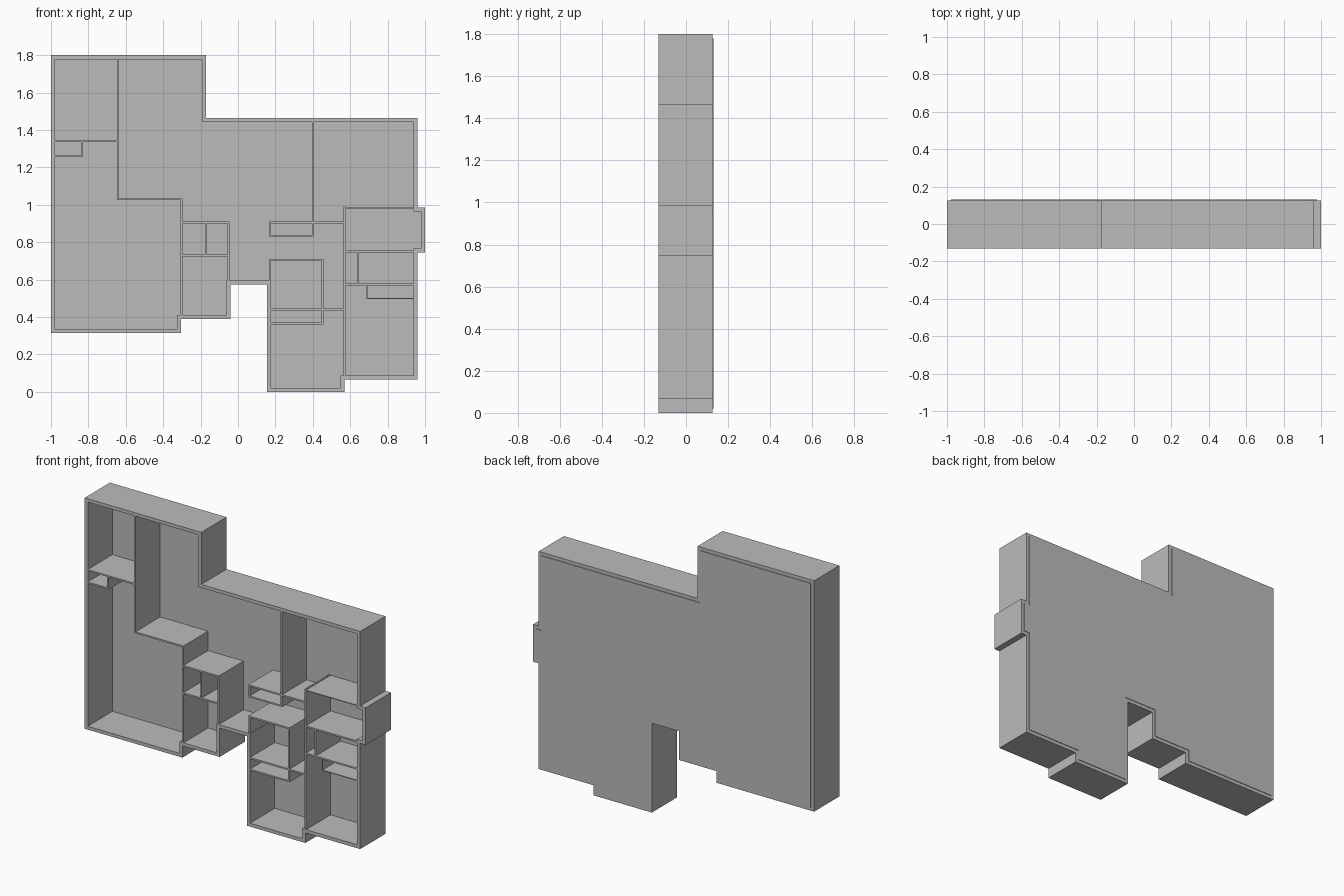
import bpy
import bmesh
from mathutils import Vector

FRONT, WALL_BACK = -0.13, 0.126
FLOOR_FRONT, FLOOR_BACK = 0.12, 0.13
OUTER_THICK, INNER_THICK, FINE_THICK = 0.022, 0.01, 0.005

default_cube = bpy.data.objects.get("Cube")
if default_cube:
    bpy.data.objects.remove(default_cube, do_unlink=True)

# One plain grey for the whole model
grey = bpy.data.materials.new("plain grey")
grey.use_nodes = True
grey_colour = (0.5, 0.5, 0.5, 1)
grey.diffuse_color = grey_colour
grey.node_tree.nodes["Principled BSDF"].inputs["Base Color"].default_value = grey_colour


def finish(bm, name):
    """Turn a bmesh into a named grey object."""
    bmesh.ops.recalc_face_normals(bm, faces=bm.faces)
    mesh = bpy.data.meshes.new(name)
    bm.to_mesh(mesh)
    bm.free()
    mesh.materials.append(grey)
    bpy.context.collection.objects.link(bpy.data.objects.new(name, mesh))


def inset_outline(points, amount):
    """Move each corner of a clockwise right-angled outline inwards."""
    result = []
    for i, point in enumerate(points):
        here = Vector(point)
        before = (here - Vector(points[i - 1])).normalized()
        after = (Vector(points[(i + 1) % len(points)]) - here).normalized()
        inward = Vector((before.y, -before.x)) + Vector((after.y, -after.x))
        result.append(here + inward * amount)
    return result


def ring(bm, points, y):
    return [bm.verts.new((x, y, z)) for x, z in points]


def bridge(bm, first, second):
    for i in range(len(first)):
        bm.faces.new((first[i - 1], first[i], second[i], second[i - 1]))


def add_box(bm, low, high):
    corners = [(low[0], low[1]), (low[0], high[1]), (high[0], high[1]), (high[0], low[1])]
    front, back = ring(bm, corners, FRONT), ring(bm, corners, WALL_BACK)
    bm.faces.new(front)
    bm.faces.new(back)
    bridge(bm, front, back)


def partitions(name, upright=(), level=(), thick=INNER_THICK):
    """Upright walls are (x, z from, z to); level walls are (z, x from, x to)."""
    bm = bmesh.new()
    half = thick / 2
    for x, start, end in upright:
        add_box(bm, (x - half, start - half), (x + half, end + half))
    for z, start, end in level:
        add_box(bm, (start - half, z - half), (end + half, z + half))
    finish(bm, name)


# Outline of the plan, clockwise from the upper left corner
outline = [
    (-1, 1.8), (-.17, 1.8), (-.17, 1.465), (.96, 1.465), (.96, .985), (1, .985),
    (1, .745), (.96, .745), (.96, .065), (.57, .065), (.57, 0), (.155, 0),
    (.155, .575), (-.04, .575), (-.04, .39), (-.305, .39), (-.305, .315), (-1, .315),
]
inner_outline = inset_outline(outline, OUTER_THICK)

# Outer wall
bm = bmesh.new()
outer_front, outer_back = ring(bm, outline, FRONT), ring(bm, outline, WALL_BACK)
inner_front, inner_back = ring(bm, inner_outline, FRONT), ring(bm, inner_outline, WALL_BACK)
bridge(bm, outer_front, inner_front)
bridge(bm, inner_front, inner_back)
bridge(bm, inner_back, outer_back)
bridge(bm, outer_back, outer_front)
finish(bm, "outer_wall")

# Floor plate, standing slightly proud at the back
bm = bmesh.new()
plate_front, plate_back = ring(bm, inner_outline, FLOOR_FRONT), ring(bm, inner_outline, FLOOR_BACK)
bm.faces.new(plate_front)
bm.faces.new(plate_back)
bridge(bm, plate_front, plate_back)
finish(bm, "floor_plate")

# Inner walls, grouped by room
partitions("upper_right_room_walls",
           upright=[(-.643, 1.03, 1.79), (-.835, 1.26, 1.34)],
           level=[(1.34, -.99, -.643), (1.26, -.99, -.835)])
partitions("large_room_walls",
           upright=[(-.302, .4, 1.03)],
           level=[(1.03, -.643, -.302)])
partitions("hall_closet_walls",
           upright=[(-.05, .585, .905), (-.172, .73, .905)],
           level=[(.905, -.302, -.05), (.73, -.302, -.05)])
partitions("upper_left_room_walls",
           upright=[(.4, .835, 1.455), (.17, .835, .905)],
           level=[(.905, .17, .57), (.835, .17, .4)])
partitions("lower_middle_room_walls",
           upright=[(.17, .585, .705), (.452, .365, .705), (.57, .07, .985)],
           level=[(.705, .17, .452), (.44, .17, .57), (.365, .17, .452)])
partitions("lower_left_room_walls",
           upright=[(.64, .575, .75)],
           level=[(.75, .57, .945), (.575, .57, .95)])
partitions("left_room_thin_walls", thick=FINE_THICK,
           upright=[(.69, .5, .575)],
           level=[(.982, .57, .95), (.5, .69, .95)])
